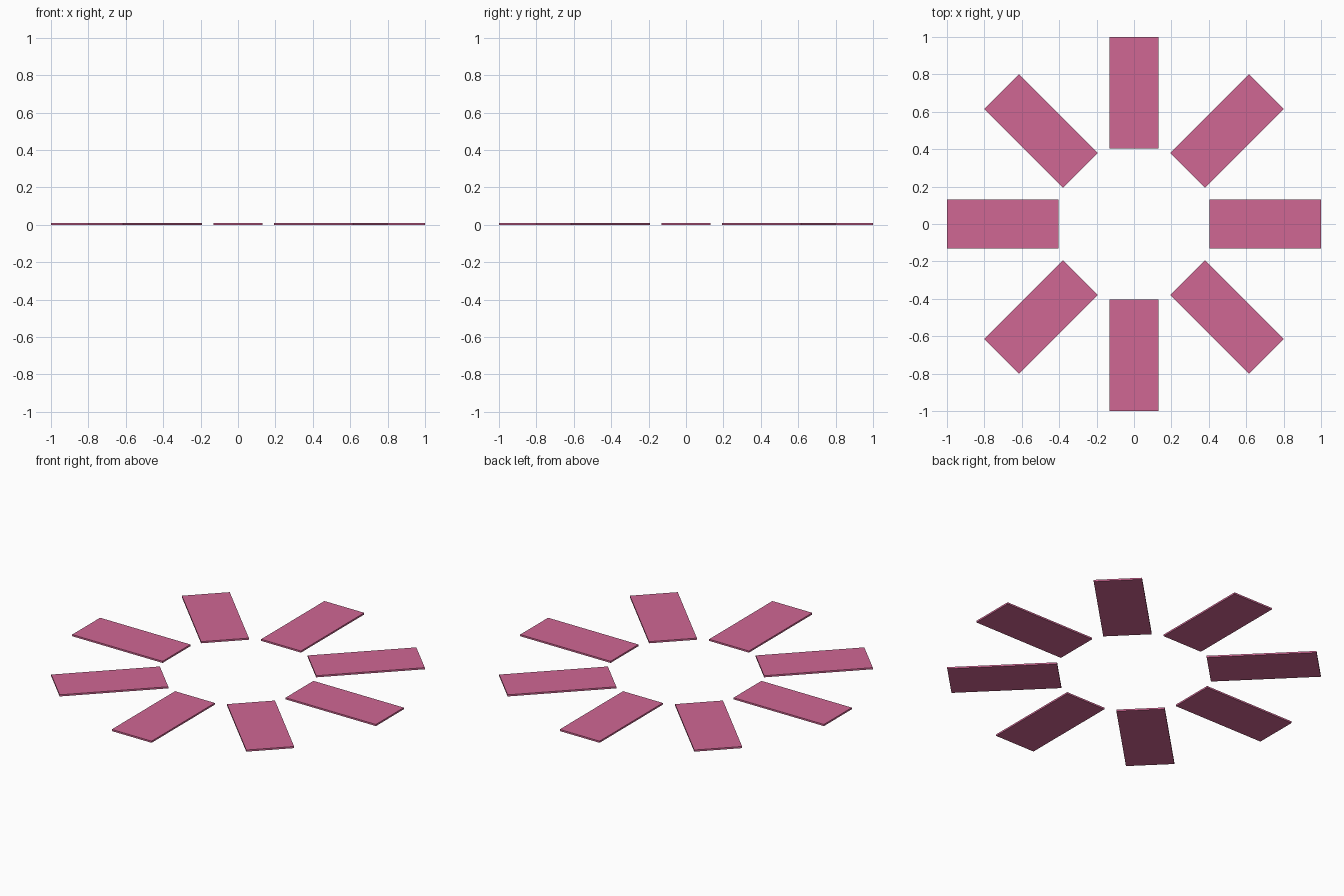
import bpy, bmesh, math
from mathutils import Matrix

if "Cube" in bpy.data.objects:
    bpy.data.objects.remove(bpy.data.objects["Cube"])

COUNT = 8
INNER, OUTER = 0.405, 1.0
WIDTH, THICK = 0.262, 0.01

pink = bpy.data.materials.new("rose pink")
pink.diffuse_color = (0.63, 0.135, 0.295, 1.0)
pink.use_nodes = True
pink.node_tree.nodes["Principled BSDF"].inputs["Base Color"].default_value = pink.diffuse_color

# one flat rectangular petal lying along +x
mesh = bpy.data.meshes.new("petal_plate")
bm = bmesh.new()
bmesh.ops.create_cube(bm, size=1.0, matrix=(
    Matrix.Translation(((INNER + OUTER) / 2, 0, THICK / 2))
    @ Matrix.Diagonal((OUTER - INNER, WIDTH, THICK, 1))))
bm.to_mesh(mesh)
bm.free()
mesh.materials.append(pink)

# ring of petals around the centre
for i in range(COUNT):
    petal = bpy.data.objects.new(f"petal_plate_{i + 1}", mesh)
    petal.rotation_euler.z = i * math.tau / COUNT
    bpy.context.collection.objects.link(petal)
